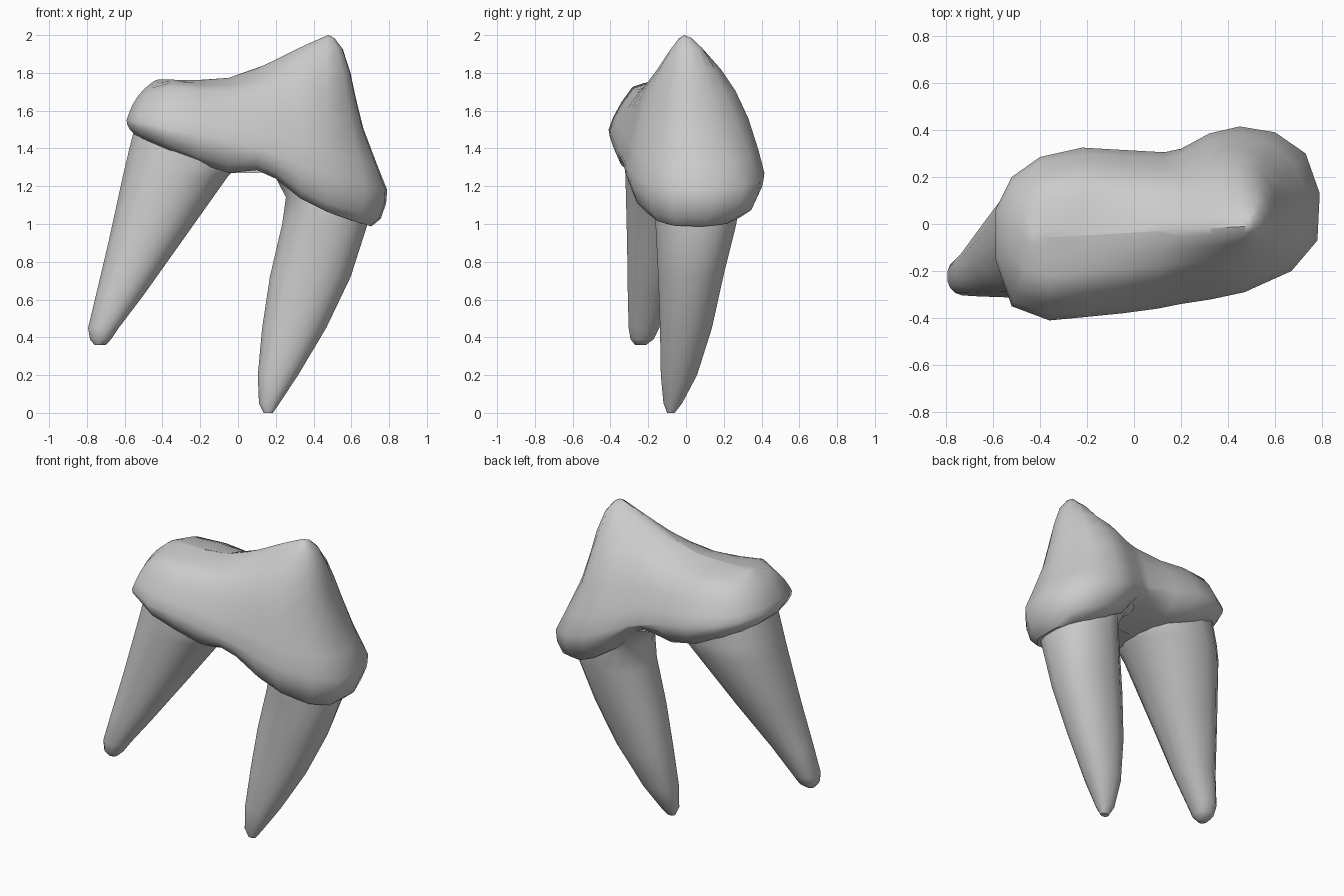
import bpy
import bmesh
import math

cube = bpy.data.objects.get("Cube")
if cube:
    bpy.data.objects.remove(cube, do_unlink=True)

GREY = (0.6, 0.6, 0.6, 1)
mat = bpy.data.materials.new("light grey enamel")
mat.use_nodes = True
mat.diffuse_color = GREY
mat.node_tree.nodes["Principled BSDF"].inputs["Base Color"].default_value = GREY


def curve(points, x):
    """Piecewise linear value along x."""
    if x <= points[0][0]:
        return points[0][1]
    for (a, u), (b, v) in zip(points, points[1:]):
        if x <= b:
            return u + (v - u) * (x - a) / (b - a)
    return points[-1][1]


def loft(name, rings, angle):
    """Skin a stack of closed rings and cap both ends."""
    bm = bmesh.new()
    loops = [[bm.verts.new(p) for p in ring] for ring in rings]
    n = len(loops[0])
    for low, high in zip(loops, loops[1:]):
        for i in range(n):
            j = (i + 1) % n
            bm.faces.new((low[i], low[j], high[j], high[i]))
    bm.faces.new(loops[0][::-1])
    bm.faces.new(loops[-1])
    bmesh.ops.remove_doubles(bm, verts=bm.verts, dist=0.002)
    bmesh.ops.dissolve_degenerate(bm, edges=bm.edges, dist=0.0005)
    bmesh.ops.recalc_face_normals(bm, faces=bm.faces)
    mesh = bpy.data.meshes.new(name)
    bm.to_mesh(mesh)
    bm.free()
    mesh.materials.append(mat)
    obj = bpy.data.objects.new(name, mesh)
    bpy.context.collection.objects.link(obj)
    bpy.ops.object.select_all(action="DESELECT")
    obj.select_set(True)
    bpy.context.view_layer.objects.active = obj
    bpy.ops.object.shade_smooth_by_angle(angle=math.radians(angle))


# Crown: widest outline seen from above, and heights along its length
outline = [(-.59, -.15), (-.52, -.35), (-.36, -.41), (-.2, -.395), (-.05, -.38),
           (.1, -.36), (.2, -.34), (.33, -.32), (.47, -.29), (.67, -.2),
           (.78, -.07), (.79, .13), (.73, .3), (.6, .39), (.45, .415),
           (.32, .385), (.2, .32), (.13, .305), (-.05, .315), (-.22, .325),
           (-.4, .285), (-.52, .2), (-.59, .06)]
girdle = [(-.59, 1.55), (-.36, 1.5), (0, 1.43), (.2, 1.37), (.45, 1.27), (.79, 1.18)]
collar = [(-.59, 1.49), (-.5, 1.45), (-.2, 1.32), (-.05, 1.27), (.1, 1.285),
          (.2, 1.24), (.3, 1.15), (.5, 1.05), (.73, .98)]
back_notch = [(-.15, 0), (.12, .08), (.2, .08), (.36, .03), (.6, 0)]
ridge = [(-.42, 1.765), (-.1, 1.76), (.05, 1.8), (.2, 1.87), (.4, 1.97), (.48, 2)]

# Rise from girdle to ridge against distance inward
cusp_rise = [(0, 0), (.07, .16), (.2, .4), (.36, .6), (.54, .76), (.76, .91), (.9, .98), (1, 1)]
lobe_rise = [(0, 0), (.07, .25), (.31, .83), (.5, .93), (1, 1)]
lobe_share = [(-.59, 0), (-.52, .2), (-.36, 1), (0, .6), (.4, .15), (.46, 0)]
# The far end of the tall cusp is hollowed
hollow = [(0, 0), (.07, .17), (.2, .41), (.36, .54), (.54, .63), (.76, .76), (1, 1)]
hollow_share = [(.47, 0), (.73, 1)]


def spine(x):
    sx = min(max(x, -.42), .48)
    return sx, curve([(-.42, -.06), (.48, -.01)], sx)


def inward(x, y, f):
    sx, sy = spine(x)
    return x + (sx - x) * f, y + (sy - y) * f


def upper_ring(f):
    ring = []
    for x, y in outline:
        share = curve(lobe_share, x)
        rise = curve(cusp_rise, f) * (1 - share) + curve(lobe_rise, f) * share
        px, py = inward(x, y, f + (curve(hollow, f) - f) * curve(hollow_share, x))
        base, top = curve(girdle, x), curve(ridge, spine(x)[0])
        ring.append((px, py, base + (top - base) * rise))
    return ring


def lower_ring(f, drop):
    ring = []
    for x, y in outline:
        px, py = inward(x, y, f)
        base = curve(girdle, x)
        low = curve(collar, px)
        if y > 0:
            low += curve(back_notch, px) * (1 - f)
        ring.append((px, py, base + (low - base) * drop))
    return ring


rings = [lower_ring(f, d) for f, d in ((1, 1), (.6, 1), (.27, 1), (.11, .76), (.02, .36))]
rings += [upper_ring(f) for f, _ in cusp_rise]
loft("crown", rings, 50)


# Roots: tapering rounded sections given as z, x range, y range
def root(name, sections, sides=16):
    rings = []
    for z, x0, x1, y0, y1 in sections:
        ring = []
        for i in range(sides):
            a = 2 * math.pi * (i + .5) / sides
            c, s = math.cos(a), math.sin(a)
            c, s = (math.copysign(abs(v) ** .88, v) for v in (c, s))
            ring.append(((x0 + x1 + (x1 - x0) * c) / 2,
                         (y0 + y1 + (y1 - y0) * s) / 2, z))
        rings.append(ring)
    loft(name, rings, 50)


root("right_root", [(.36, -.76, -.7, -.27, -.21), (.39, -.785, -.67, -.295, -.17),
                    (.45, -.795, -.63, -.305, -.14), (.62, -.755, -.5, -.31, -.08),
                    (.9, -.69, -.3, -.315, .05), (1.25, -.615, -.05, -.325, .2),
                    (1.34, -.595, .04, -.33, .22), (1.48, -.56, .05, -.32, .22)])
root("left_root", [(0, .135, .185, -.1, -.06), (.05, .11, .22, -.12, -.02),
                   (.2, .103, .32, -.135, .06), (.45, .125, .47, -.14, .14),
                   (.72, .165, .6, -.15, .2), (1, .23, .69, -.165, .27),
                   (1.14, .25, .68, -.18, .29), (1.24, .2, .62, -.17, .29),
                   (1.3, .12, .55, -.15, .27)])
